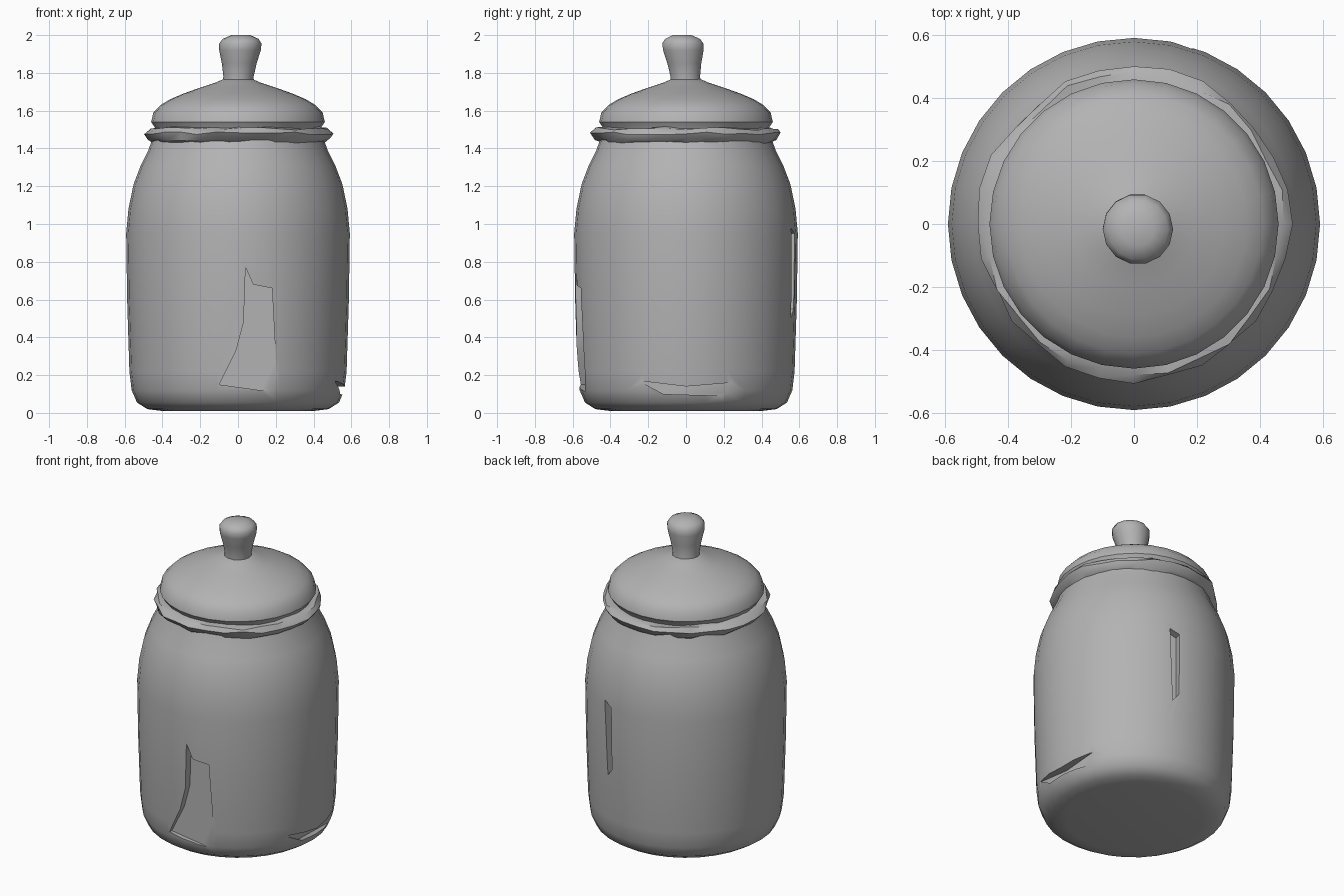
import bpy, bmesh, math, random
from mathutils import Matrix

if "Cube" in bpy.data.objects:
    bpy.data.objects.remove(bpy.data.objects["Cube"])

random.seed(4)
grey = bpy.data.materials.new("pale_grey")
grey.diffuse_color = (0.45, 0.45, 0.45, 1)
grey.use_nodes = True
grey.node_tree.nodes["Principled BSDF"].inputs["Base Color"].default_value = grey.diffuse_color


def make(name, bm):
    bmesh.ops.recalc_face_normals(bm, faces=bm.faces[:])
    me = bpy.data.meshes.new(name)
    bm.to_mesh(me)
    bm.free()
    me.materials.append(grey)
    ob = bpy.data.objects.new(name, me)
    bpy.context.collection.objects.link(ob)
    return ob


def smooth(ob, angle=38):
    bpy.ops.object.select_all(action='DESELECT')
    ob.select_set(True)
    bpy.context.view_layer.objects.active = ob
    bpy.ops.object.shade_smooth_by_angle(angle=math.radians(angle))


def lathe(name, profile, seg, jitter=0.0, lean=(0, 0)):
    """Closed solid of revolution from (radius, z) points, with optional dents and lean."""
    bm = bmesh.new()
    z0, z1 = profile[0][1], profile[-1][1]
    rings = []
    for r, z in profile:
        t = (z - z0) / (z1 - z0)
        ring = []
        for i in range(seg):
            a = 2 * math.pi * i / seg
            rr = r + random.uniform(-jitter, jitter)
            zz = z + random.uniform(-jitter, jitter) * 0.6
            ring.append(bm.verts.new((rr * math.cos(a) + lean[0] * t,
                                      rr * math.sin(a) + lean[1] * t, zz)))
        rings.append(ring)
    for lo, hi in zip(rings, rings[1:]):
        for i in range(seg):
            j = (i + 1) % seg
            bm.faces.new((lo[i], lo[j], hi[j], hi[i]))
    bm.faces.new(rings[0])
    bm.faces.new(rings[-1])
    return make(name, bm)


def gouge(body, outline, angle, floor):
    """Cut a flat-floored scar with a (sideways, z) outline into the side facing angle."""
    bm = bmesh.new()
    low = bm.faces.new([bm.verts.new((floor, u, z)) for u, z in outline])
    out = bmesh.ops.extrude_face_region(bm, geom=[low])
    for v in out["geom"]:
        if isinstance(v, bmesh.types.BMVert):
            v.co.x += 0.3
    bm.transform(Matrix.Rotation(math.radians(angle), 4, 'Z'))
    cutter = make("scar_cutter", bm)
    cutter.hide_render = True
    mod = body.modifiers.new("scar", 'BOOLEAN')
    mod.operation = 'DIFFERENCE'
    mod.solver = 'EXACT'
    mod.object = cutter
    bpy.context.view_layer.objects.active = body
    bpy.ops.object.modifier_apply(modifier=mod.name)
    bpy.data.objects.remove(cutter)


# Jar body with rounded base and shoulder
body = lathe("jar_body", [
    (0.40, 0.01), (0.48, 0.02), (0.535, 0.055), (0.563, 0.12), (0.575, 0.22),
    (0.587, 0.60), (0.592, 0.95), (0.58, 1.08), (0.553, 1.21), (0.515, 1.31),
    (0.475, 1.39), (0.45, 1.46)], 32)

# Worn scars: front, right foot and back
gouge(body, [(0.04, 0.77), (0.08, 0.68), (0.18, 0.66), (0.20, 0.28), (0.22, 0.10),
             (0.12, 0.12), (-0.10, 0.15), (-0.01, 0.33), (0.03, 0.48)], -90, 0.535)
gouge(body, [(-0.25, 0.17), (0.0, 0.14), (0.24, 0.16), (0.22, 0.09), (-0.12, 0.10)], 0, 0.515)
gouge(body, [(-0.03, 0.98), (0.03, 0.95), (0.03, 0.55), (-0.01, 0.50)], 74, 0.54)
smooth(body)

# Ragged rim where the lid meets the neck
rim = lathe("lid_rim", [
    (0.44, 1.42), (0.475, 1.45), (0.495, 1.48), (0.475, 1.505), (0.43, 1.51)], 28, 0.014)
smooth(rim)

# Domed lid with a rounded edge
lid = lathe("lid_dome", [
    (0.42, 1.46), (0.44, 1.51), (0.46, 1.54), (0.448, 1.59), (0.41, 1.63), (0.36, 1.66),
    (0.29, 1.69), (0.20, 1.722), (0.12, 1.748), (0.06, 1.775)], 28)
smooth(lid)

# Flared knob, leaning slightly
knob = lathe("lid_knob", [
    (0.085, 1.73), (0.08, 1.78), (0.092, 1.85), (0.11, 1.92), (0.112, 1.955),
    (0.095, 1.98), (0.05, 2.0)], 14, lean=(0.015, -0.02))
smooth(knob, 50)
